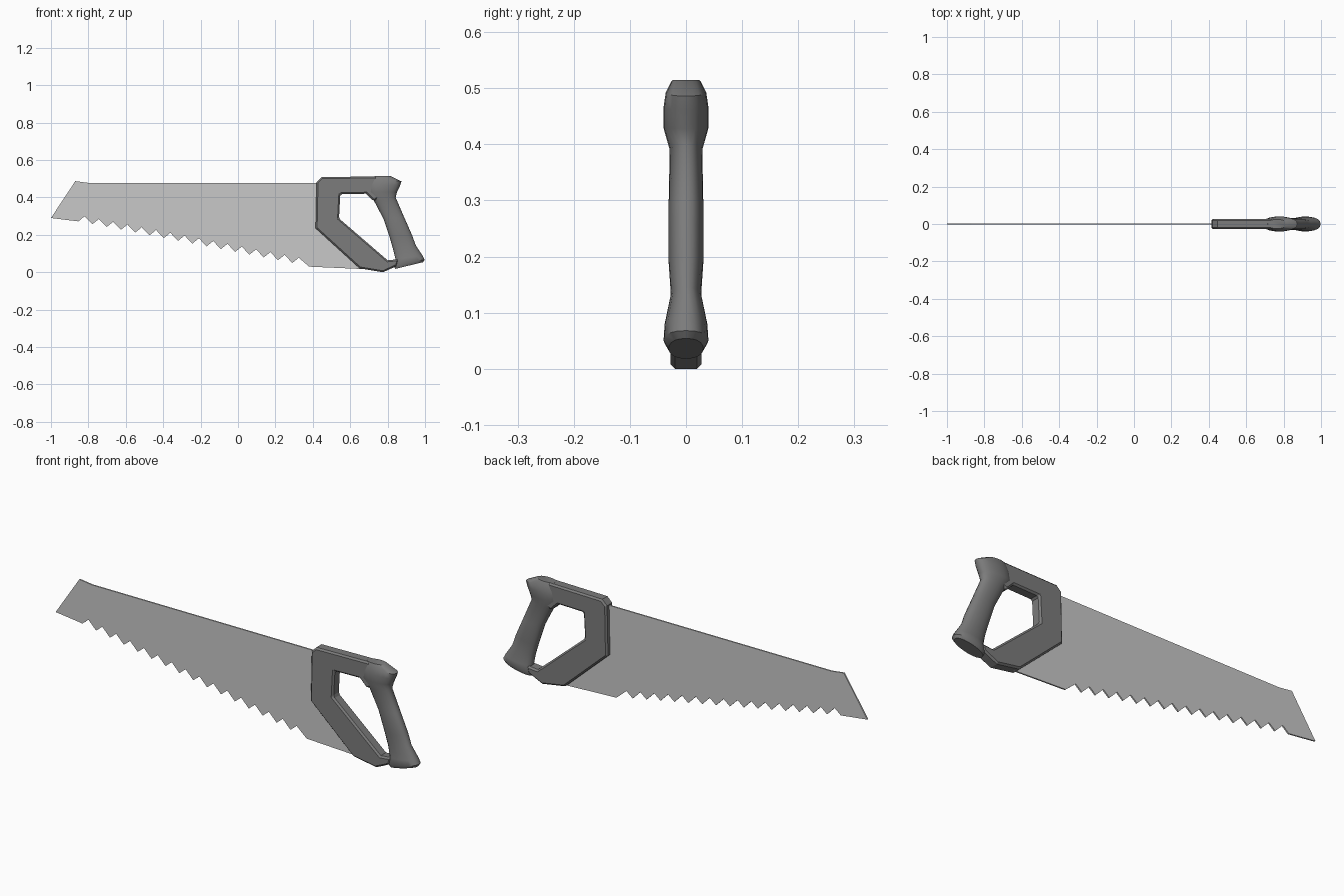
import bpy, bmesh, math
from mathutils import Vector

if "Cube" in bpy.data.objects:
    bpy.data.objects.remove(bpy.data.objects["Cube"])


def material(name, v):
    m = bpy.data.materials.new(name)
    m.diffuse_color = (v, v, v, 1)
    m.use_nodes = True
    m.node_tree.nodes["Principled BSDF"].inputs["Base Color"].default_value = m.diffuse_color
    return m


steel = material("light steel grey", 0.58)
plastic = material("dark grey plastic", 0.2)


def finish(bm, name, mat):
    bmesh.ops.recalc_face_normals(bm, faces=bm.faces)
    me = bpy.data.meshes.new(name)
    bm.to_mesh(me)
    bm.free()
    me.materials.append(mat)
    ob = bpy.data.objects.new(name, me)
    bpy.context.collection.objects.link(ob)
    return ob


def plate(name, outline, half, mat):
    """Side outline in x,z extruded symmetrically about y = 0."""
    bm = bmesh.new()
    f = bm.faces.new([bm.verts.new((x, -half, z)) for x, z in outline])
    r = bmesh.ops.extrude_face_region(bm, geom=[f])
    vs = [g for g in r["geom"] if isinstance(g, bmesh.types.BMVert)]
    bmesh.ops.translate(bm, verts=vs, vec=(0, 2 * half, 0))
    return finish(bm, name, mat)


# Blade: tapered plate with a row of teeth along the sloping lower edge
TEETH = 16
start, end = Vector((-0.82, 0.30)), Vector((0.325, 0.078))
step = (end - start) / (TEETH - 1)
outline = [(-1.0, 0.29), (-0.853, 0.272)]
for i in range(TEETH):
    gullet = start + step * i
    outline.append(tuple(gullet))
    if i < TEETH - 1:
        tip = gullet + Vector((0.042, -0.043))
        outline.append(tuple(tip))
outline += [(0.38, 0.03), (0.65, 0.018), (0.70, 0.02), (0.70, 0.05), (0.48, 0.25),
            (0.48, 0.478), (-0.80, 0.478), (-0.87, 0.487)]
plate("blade", outline, 0.0035, steel)

# Handle frame: open bracket that clamps the blade, with chamfered edges
frame = plate("handle_frame", [
    (0.42, 0.482), (0.446, 0.508), (0.74, 0.513), (0.76, 0.40), (0.725, 0.38),
    (0.685, 0.42), (0.547, 0.417), (0.540, 0.288), (0.80, 0.064), (0.86, 0.07),
    (0.85, 0.035), (0.815, 0.018), (0.775, 0.0), (0.65, 0.021), (0.415, 0.235)],
    0.028, plastic)
bev = frame.modifiers.new("chamfer", 'BEVEL')
bev.width = 0.008
bev.segments = 1
bev.limit_method = 'ANGLE'
bev.angle_limit = math.radians(50)

# Grip: oval sections (inner x,z, outer x,z, half thickness), top to bottom
sections = [
    (0.715, 0.513, 0.815, 0.515, 0.025),
    (0.703, 0.500, 0.874, 0.486, 0.036),
    (0.696, 0.470, 0.866, 0.462, 0.040),
    (0.690, 0.430, 0.850, 0.428, 0.040),
    (0.728, 0.380, 0.843, 0.400, 0.029),
    (0.778, 0.285, 0.888, 0.295, 0.031),
    (0.813, 0.180, 0.930, 0.200, 0.031),
    (0.830, 0.120, 0.950, 0.145, 0.027),
    (0.842, 0.070, 0.986, 0.090, 0.038),
    (0.834, 0.034, 0.998, 0.068, 0.040),
    (0.840, 0.018, 0.990, 0.054, 0.031),
]
SIDES = 20
bm = bmesh.new()
rings = []
for x0, z0, x1, z1, h in sections:
    a, b = Vector((x0, 0, z0)), Vector((x1, 0, z1))
    ring = []
    for k in range(SIDES):
        t = 2 * math.pi * k / SIDES
        p = (a + b) / 2 + (b - a) / 2 * math.cos(t)
        s = math.sin(t)
        p.y = h * math.copysign(abs(s) ** 0.8, s)
        ring.append(bm.verts.new(p))
    rings.append(ring)
for r0, r1 in zip(rings, rings[1:]):
    for k in range(SIDES):
        n = (k + 1) % SIDES
        bm.faces.new((r0[k], r0[n], r1[n], r1[k]))
bm.faces.new(rings[0])
bm.faces.new(rings[-1])
grip = finish(bm, "handle_grip", plastic)
bpy.context.view_layer.objects.active = grip
grip.select_set(True)
bpy.ops.object.shade_smooth_by_angle(angle=math.radians(40))
